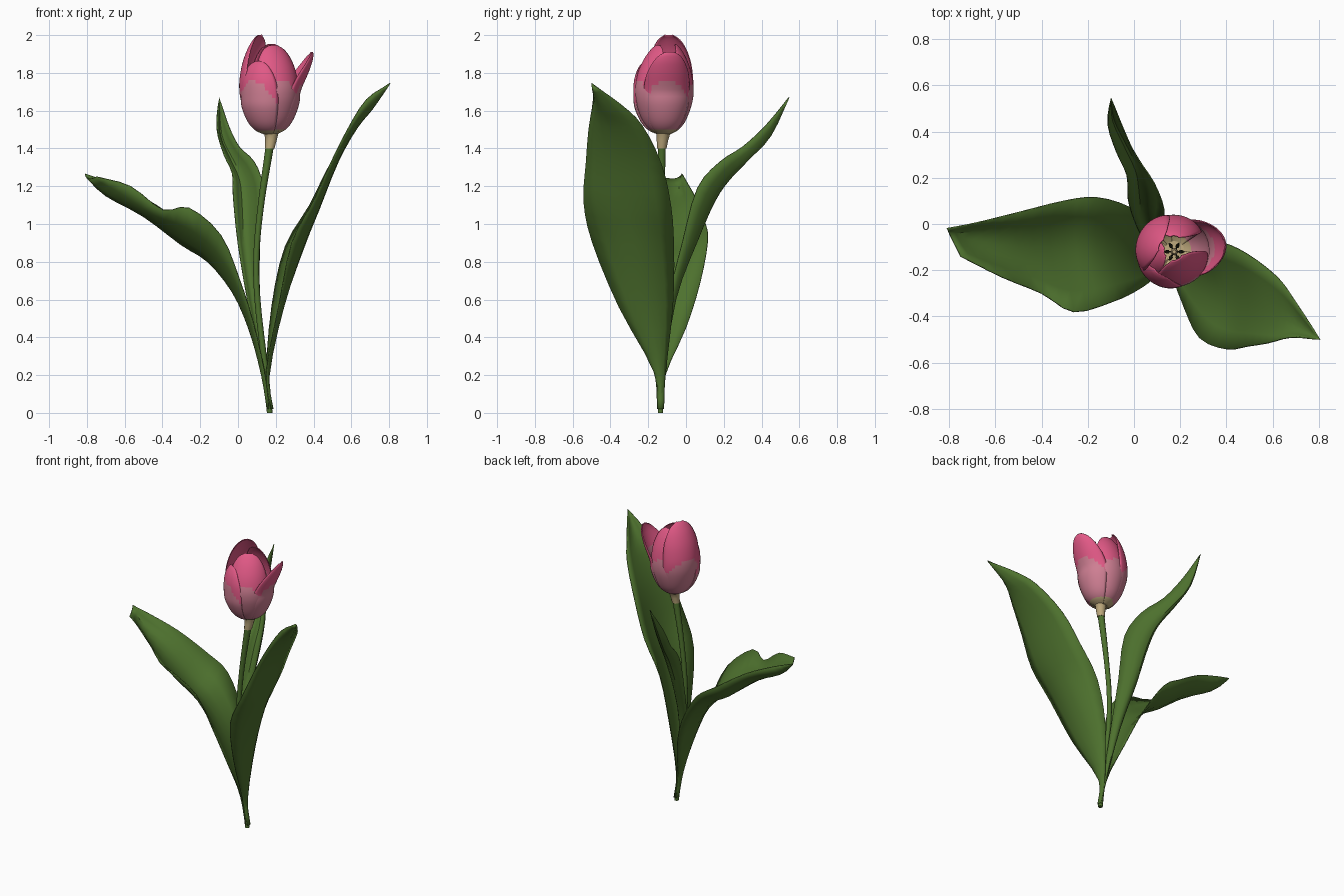
import bpy, bmesh, math, random
from mathutils import Vector

random.seed(4)
start = bpy.data.objects.get("Cube")
if start:
    bpy.data.objects.remove(start, do_unlink=True)


def material(name, colour):
    m = bpy.data.materials.new(name)
    m.use_nodes = True
    m.diffuse_color = (*colour, 1)
    bsdf = m.node_tree.nodes["Principled BSDF"]
    bsdf.inputs["Base Color"].default_value = (*colour, 1)
    bsdf.inputs["Roughness"].default_value = 0.7
    return m


GREEN = material("leaf green", (0.075, 0.165, 0.027))
PINK = material("petal pink", (0.76, 0.1, 0.24))
PALE = material("pale pink", (0.62, 0.21, 0.29))
TAN = material("tan base", (0.53, 0.41, 0.21))
DARK = material("anther brown", (0.05, 0.05, 0.02))


def finish(name, bm, mats, angle=40, thickness=0):
    bmesh.ops.recalc_face_normals(bm, faces=bm.faces)
    mesh = bpy.data.meshes.new(name)
    bm.to_mesh(mesh)
    bm.free()
    for m in mats:
        mesh.materials.append(m)
    ob = bpy.data.objects.new(name, mesh)
    bpy.context.collection.objects.link(ob)
    bpy.ops.object.select_all(action="DESELECT")
    ob.select_set(True)
    bpy.context.view_layer.objects.active = ob
    bpy.ops.object.shade_smooth_by_angle(angle=math.radians(angle))
    if thickness:
        mod = ob.modifiers.new("thickness", "SOLIDIFY")
        mod.thickness, mod.offset = thickness, 0


def spline(points, steps):
    """Smooth path through the given points (tuples of any length)."""
    p = [Vector(q) for q in points]
    p = [p[0] * 2 - p[1]] + p + [p[-1] * 2 - p[-2]]
    out = []
    for i in range(1, len(p) - 2):
        a, b, c, d = p[i - 1:i + 3]
        for s in range(steps):
            t = s / steps
            out.append(b + (c - a) * t / 2 + (a - b * 2.5 + c * 2 - d / 2) * t * t
                       + (b * 3 - a - c * 3 + d) * t ** 3 / 2)
    return out + [p[-2]]


def skin(bm, rows, closed=False):
    """Faces between rows of points; returns them with their column."""
    grid = [[bm.verts.new(q) for q in row] for row in rows]
    n = len(grid[0])
    made = []
    for low, high in zip(grid, grid[1:]):
        for j in range(n if closed else n - 1):
            k = (j + 1) % n
            made.append((bm.faces.new((low[j], low[k], high[k], high[j])), j))
    if closed:
        bm.faces.new(grid[0][::-1])
        bm.faces.new(grid[-1])
    return made


def tube(bm, path, sides):
    """Round tube along (x, y, z, radius) points."""
    rows = []
    for x, y, z, r in path:
        ring = [math.tau * k / sides for k in range(sides)]
        rows.append([(x + r * math.cos(a), y + r * math.sin(a), z) for a in ring])
    skin(bm, rows, True)


# Stem and tan receptacle
bm = bmesh.new()
tube(bm, spline([(.168, -.135, 0, .015), (.142, -.135, .25, .016), (.103, -.132, .6, .016),
                 (.098, -.13, .85, .016), (.124, -.13, 1.12, .017), (.168, -.128, 1.41, .022)], 4), 10)
finish("stem", bm, [GREEN])
bm = bmesh.new()
tube(bm, [(.168, -.128, 1.4, .025), (.174, -.125, 1.44, .03), (.177, -.12, 1.48, .037), (.174, -.118, 1.49, .045)], 12)
finish("receptacle", bm, [TAN])


# Leaves: each has one edge, the midrib and the other edge
def leaf(name, edge_a, midrib, edge_b, across=6):
    rows = []
    for a, m, b in zip(*(spline(rail, 3) for rail in (edge_a, midrib, edge_b))):
        row = []
        for j in range(across + 1):
            t = j / across
            row.append(a * (1 - t) * (1 - 2 * t) + m * 4 * t * (1 - t) + b * t * (2 * t - 1))
        rows.append(row)
    bm = bmesh.new()
    skin(bm, rows)
    bmesh.ops.remove_doubles(bm, verts=bm.verts, dist=0.0005)
    finish(name, bm, [GREEN], 35, 0.006)


leaf("left_leaf",
     [(.175, -.118, .02), (.15, -.11, .2), (.18, -.07, .57), (.25, -.065, .88), (.38, -.08, 1.1),
      (.49, -.13, 1.32), (.62, -.23, 1.52), (.7, -.34, 1.63), (.805, -.5, 1.745)],
     [(.185, -.135, .02), (.165, -.14, .2), (.24, -.2, .56), (.35, -.27, .88), (.43, -.31, 1.08),
      (.53, -.35, 1.33), (.63, -.4, 1.51), (.71, -.44, 1.61), (.805, -.5, 1.745)],
     [(.175, -.15, .02), (.15, -.17, .22), (.215, -.355, .56), (.285, -.495, .9), (.4, -.542, 1.12),
      (.49, -.53, 1.32), (.58, -.515, 1.5), (.68, -.49, 1.66), (.805, -.5, 1.745)])

leaf("right_leaf",
     [(.165, -.12, .02), (.14, -.11, .2), (.07, 0, .45), (-.02, .075, .69), (-.16, .115, .91),
      (-.3, .1, 1.01), (-.5, .05, 1.14), (-.68, .005, 1.22), (-.81, -.02, 1.265)],
     [(.155, -.135, .02), (.125, -.14, .2), (.06, -.135, .44), (-.03, -.13, .64), (-.16, -.13, .8),
      (-.3, -.12, .89), (-.5, -.1, 1.04), (-.7, -.07, 1.15), (-.79, -.06, 1.24)],
     [(.165, -.15, .02), (.14, -.165, .22), (.08, -.24, .48), (.01, -.29, .7), (-.09, -.335, .94),
      (-.26, -.38, 1.085), (-.4, -.3, 1.075), (-.57, -.23, 1.2), (-.75, -.14, 1.25)])

leaf("back_leaf",
     [(.158, -.13, .02), (.13, -.13, .2), (.05, -.08, .6), (0, .02, .9), (-.025, .11, 1.15),
      (-.03, .21, 1.27), (-.075, .31, 1.37), (-.112, .43, 1.51), (-.1, .545, 1.67)],
     [(.167, -.12, .02), (.14, -.115, .2), (.08, -.055, .6), (.05, .055, .9), (.045, .15, 1.12),
      (.025, .23, 1.24), (-.03, .34, 1.35), (-.085, .45, 1.47), (-.1, .545, 1.67)],
     [(.176, -.13, .02), (.15, -.13, .2), (.115, -.09, .6), (.115, -.02, .9), (.13, .06, 1.19),
      (.085, .18, 1.33), (.005, .3, 1.41), (-.05, .42, 1.52), (-.1, .545, 1.67)])


# Petals: profile points are height fraction, radius and width fraction
PROFILE = [(0, .03, 1), (.06, .082, 1), (.17, .122, 1), (.35, .154, 1), (.5, .162, 1),
           (.7, .157, .96), (.85, .14, .82), (.95, .118, .6), (1, .1, .25)]
CENTRE = Vector((.17, -.116, 0))
BASE = 1.475


def petal(name, angle, top, half_width, scale, flare):
    profile, columns = spline(PROFILE, 4), 16
    middle = math.radians(angle)
    outward = Vector((math.cos(middle), math.sin(middle), 0))
    rows = []
    for t, r, w in profile:
        lean = outward * flare * max(0, (t - .5) / .5) ** 1.3
        row = []
        for j in range(columns + 1):
            u = 2 * j / columns - 1
            a = middle + math.radians(half_width * w * u)
            rr = r * scale * (1 - .05 * abs(u) ** 3)
            z = BASE + t * (top - BASE)
            row.append(CENTRE + lean + Vector((rr * math.cos(a), rr * math.sin(a), z)))
        rows.append(row)
    bm = bmesh.new()
    # Tan at the foot, pale below an arched ragged line, pink above
    for face, j in skin(bm, rows):
        u = abs((2 * j + 1) / columns - 1)
        z = face.calc_center_median().z
        edge = 1.76 - .13 * u ** 2 + random.uniform(-.01, .01)
        face.material_index = 2 if z < 1.5 else 1 if z < edge else 0
    finish(name, bm, [PINK, PALE, TAN], 50, 0.005)


petal("outer_petal_left", 155, 2.0, 58, 1.0, -.035)
petal("outer_petal_front", 236, 1.86, 50, 1.0, .015)
petal("outer_petal_right", 8, 1.91, 54, .97, .13)
petal("inner_petal_back", 84, 1.95, 50, .95, -.03)
petal("inner_petal_left", 190, 1.88, 46, .9, -.05)
petal("inner_petal_front", 298, 1.945, 58, .96, -.055)

# Pistil and stamens inside the cup
bm = bmesh.new()
tube(bm, [(.174, -.12, 1.48, .014), (.174, -.12, 1.62, .011), (.174, -.12, 1.65, .016), (.174, -.12, 1.67, .008)], 8)
finish("pistil", bm, [TAN])
for k in range(6):
    c, s = math.cos(math.tau * k / 6), math.sin(math.tau * k / 6)
    bm = bmesh.new()
    tube(bm, [(.174 + c * d, -.12 + s * d, z, r) for d, z, r in
              ((.015, 1.49, .004), (.026, 1.57, .004), (.028, 1.58, .009), (.042, 1.66, .003))], 6)
    finish("stamen_%d" % (k + 1), bm, [DARK])
